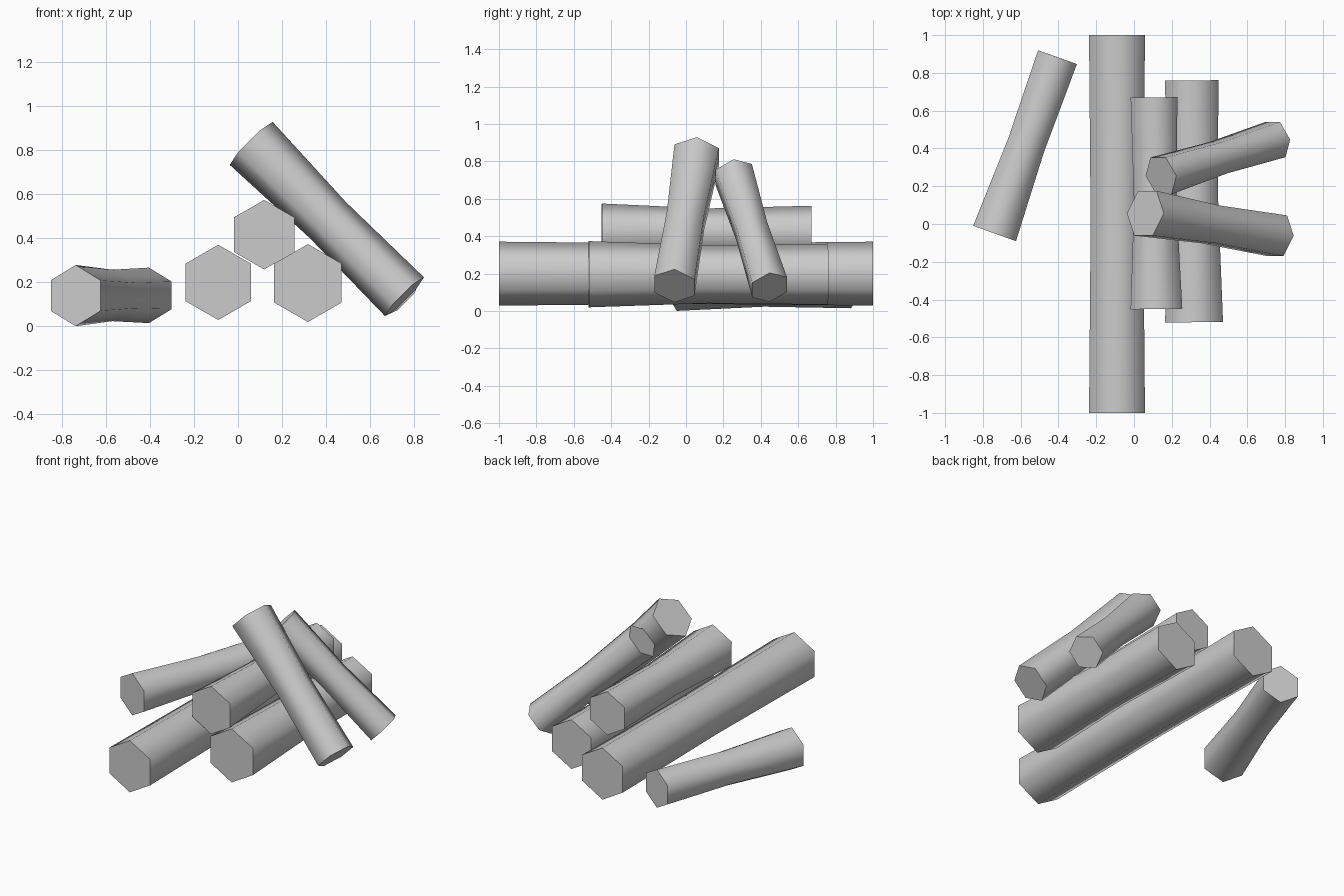
import bpy, bmesh, math
from mathutils import Vector

if "Cube" in bpy.data.objects:
    bpy.data.objects.remove(bpy.data.objects["Cube"])


def log(name, start, end, radii, vertex_dir):
    """Six-sided log with a slimmer middle ring; radii = start, middle, end."""
    a, b = Vector(start), Vector(end)
    d = (b - a).normalized()
    v = Vector(vertex_dir)
    v = (v - v.dot(d) * d).normalized()
    w = d.cross(v)
    bm = bmesh.new()
    rings = []
    for i, r in enumerate(radii):
        c = a.lerp(b, i / 2)
        rings.append([bm.verts.new(c + r * (math.cos(k * math.pi / 3) * v
                                            + math.sin(k * math.pi / 3) * w))
                      for k in range(6)])
    # Smooth sides
    for lo, hi in zip(rings, rings[1:]):
        for k in range(6):
            n = (k + 1) % 6
            bm.faces.new((lo[k], lo[n], hi[n], hi[k])).smooth = True
    # Flat sawn ends
    bm.faces.new(rings[0][::-1])
    bm.faces.new(rings[-1])
    for e in bm.edges:
        if any(not f.smooth for f in e.link_faces):
            e.smooth = False
    mesh = bpy.data.meshes.new(name)
    bm.to_mesh(mesh)
    bm.free()
    bpy.context.collection.objects.link(bpy.data.objects.new(name, mesh))


UP = (0, 0, 1)

# Stacked logs
log("long_base_log", (-0.09, -1, 0.2), (-0.09, 1, 0.2), (0.171, 0.161, 0.171), UP)
log("short_base_log", (0.318, -0.52, 0.197), (0.305, 0.76, 0.197), (0.177, 0.155, 0.163), UP)
log("top_log", (0.119, -0.45, 0.417), (0.106, 0.67, 0.42), (0.158, 0.130, 0.143), UP)

# Loose log lying on the ground
log("loose_log", (-0.738, -0.05, 0.14), (-0.405, 0.883, 0.141), (0.139, 0.117, 0.126), UP)

# Logs leaning on the stack, one edge kept in the front plane
for name, low, high, radii in (
        ("leaning_log_front", (0.757, -0.062, 0.135), (0.06, 0.057, 0.832), (0.125, 0.116, 0.138)),
        ("leaning_log_back", (0.749, 0.447, 0.127), (0.143, 0.255, 0.73), (0.110, 0.098, 0.115))):
    d = Vector(high) - Vector(low)
    log(name, low, high, radii, (-d.z, 0, d.x))
